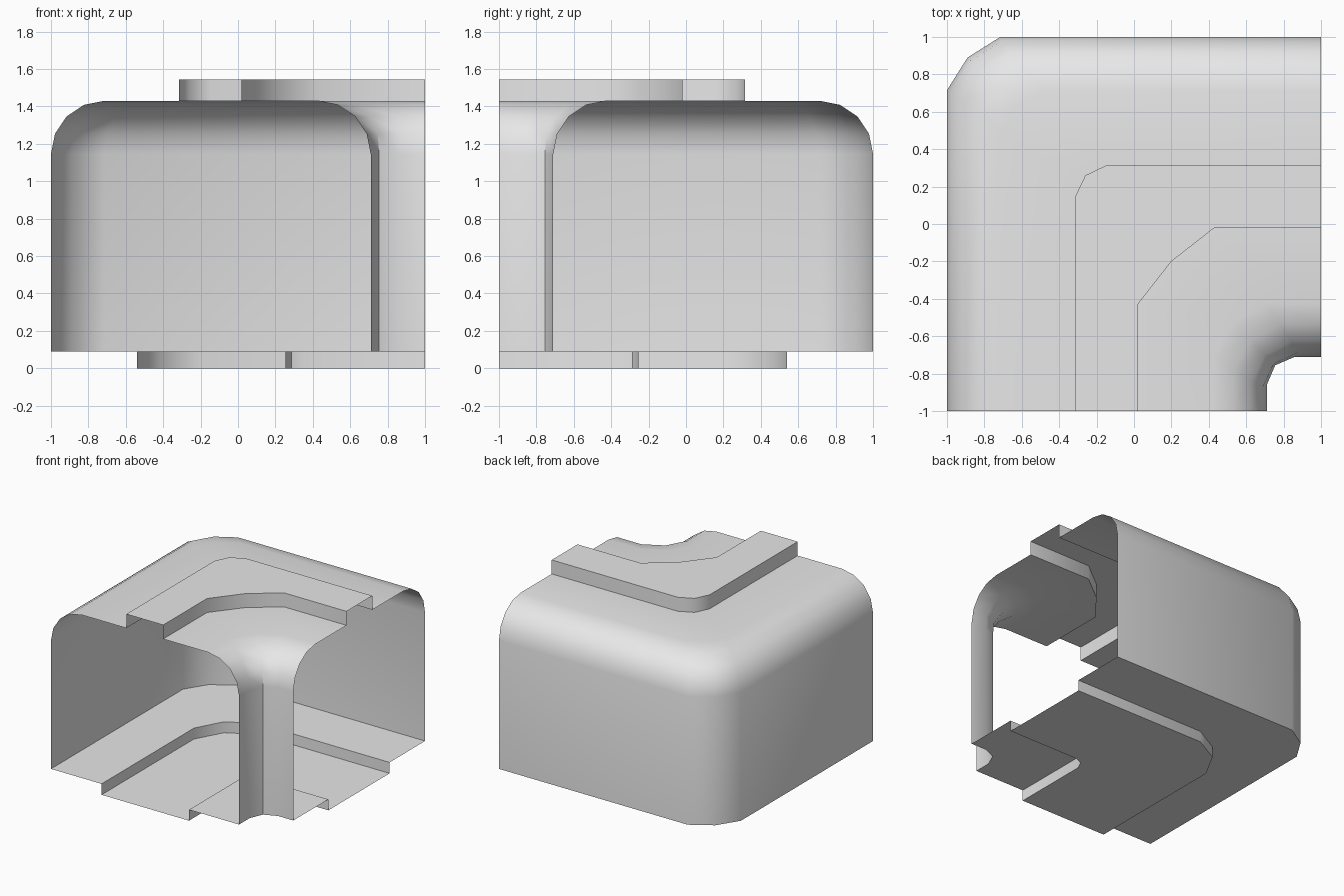
import bpy
import math

cube = bpy.data.objects.get("Cube")
if cube:
    bpy.data.objects.remove(cube, do_unlink=True)

grey = bpy.data.materials.new("light grey")
grey.use_nodes = True
grey.diffuse_color = (0.8, 0.8, 0.8, 1)
grey.node_tree.nodes["Principled BSDF"].inputs["Base Color"].default_value = (0.8, 0.8, 0.8, 1)


def sweep(name, profile):
    """Sweep (offset, height, corner cut, corner inset) points round the L-shaped bend."""
    verts, faces = [], []
    for u, z, cut, inset in profile:
        verts += [(-u, -1, z), (-u, u - cut, z), (inset - u, u - inset, z),
                  (cut - u, u, z), (1, u, z)]
    for i in range(len(profile) - 1):
        for j in range(4):
            a = i * 5 + j
            faces.append((a, a + 5, a + 6, a + 1))
    mesh = bpy.data.meshes.new(name)
    mesh.from_pydata(verts, [], faces)
    mesh.materials.append(grey)
    obj = bpy.data.objects.new(name, mesh)
    bpy.context.collection.objects.link(obj)
    bpy.ops.object.select_all(action='DESELECT')
    obj.select_set(True)
    bpy.context.view_layer.objects.active = obj
    bpy.ops.object.shade_smooth_by_angle(angle=math.radians(40))
    return obj


def shoulder(edge, side, wall, top):
    """Rounded edge from the wall (first) to the roof (last)."""
    points = []
    for k in range(5):
        t = math.pi / 2 * k / 4
        f = k / 4
        cut, inset = (w + (r - w) * f for w, r in zip(wall, top))
        points.append((edge - side * R * (1 - math.cos(t)), ROOF - R + R * math.sin(t), cut, inset))
    return points


# Heights, shoulder radius and corner shapes (cut, inset)
FLOOR, ROOF, RAIL, R = 0.09, 1.43, 1.545, 0.285
OUTER, INNER = (0.285, 0.11), (0.15, 0.045)
RAIL_OUT, RAIL_IN = (0.17, 0.055), (0.41, 0.18)
FOOT_OUT, FOOT_IN = (0.34, 0.12), (0.1, 0.03)
rail_out, rail_in, foot_out, foot_in = 0.315, -0.02, 0.54, -0.255

# Outer wall with its rounded shoulder
sweep("outer_wall", [(1, FLOOR, *OUTER)]
      + shoulder(1, 1, OUTER, (0.235, 0.085))
      + [(rail_out, ROOF, *RAIL_OUT)])

# Hollow raised rail on the roof
sweep("top_rail", [(rail_out, ROOF, *RAIL_OUT), (rail_out, RAIL, *RAIL_OUT),
                   (rail_in, RAIL, *RAIL_IN), (rail_in, ROOF, *RAIL_IN)])

# Inner wall with its flared shoulder
sweep("inner_wall", [(rail_in, ROOF, *RAIL_IN)]
      + shoulder(-0.71, -1, INNER, (0.28, 0.1))[::-1]
      + [(-0.71, FLOOR, *INNER)])

# Floor with its hollow sunken foot
sweep("stepped_floor", [(-0.71, FLOOR, *INNER), (foot_in, FLOOR, *FOOT_IN),
                        (foot_in, 0, *FOOT_IN), (foot_out, 0, *FOOT_OUT),
                        (foot_out, FLOOR, *FOOT_OUT), (1, FLOOR, *OUTER)])
